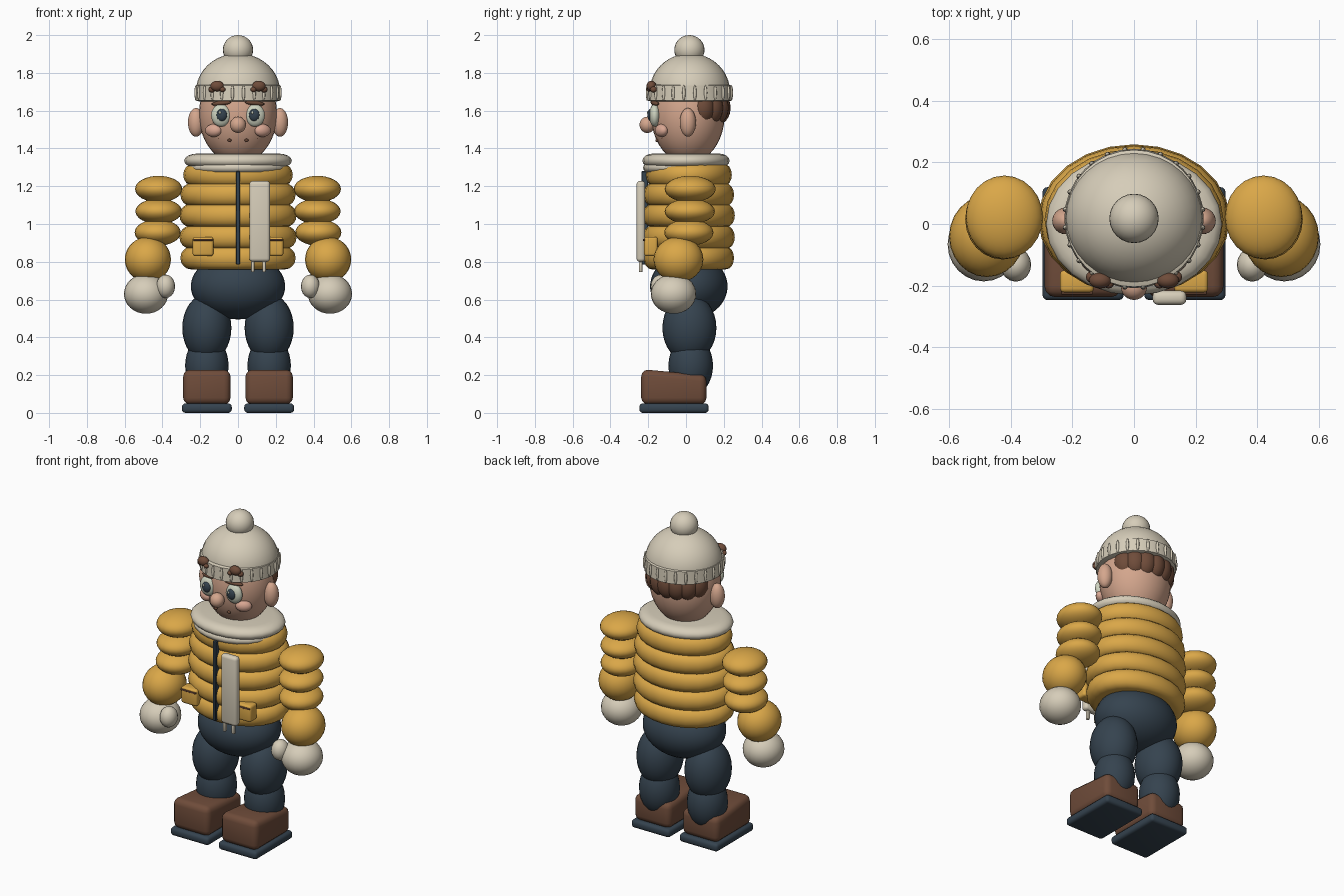
import bpy, math
from math import sin, cos, pi, sqrt

if "Cube" in bpy.data.objects:
    bpy.data.objects.remove(bpy.data.objects["Cube"])


def material(name, code):
    """Flat material from an sRGB hex code, stored as linear values."""
    def lin(i):
        c = int(code[i:i + 2], 16) / 255
        return c / 12.92 if c <= 0.04045 else ((c + 0.055) / 1.055) ** 2.4
    col = (lin(0), lin(2), lin(4), 1)
    m = bpy.data.materials.new(name)
    m.use_nodes = True
    m.diffuse_color = col
    m.node_tree.nodes["Principled BSDF"].inputs["Base Color"].default_value = col
    return m


YELLOW = material("mustard", "DAA748")
CREAM = material("cream wool", "D6CDB9")
NAVY = material("dark slate", "35434F")
BROWN = material("brown", "6F4C3A")
SKIN = material("skin", "D4A68D")
CHEEK = material("cheek pink", "D9A793")
EYE = material("eye white", "CDD2BF")


def finish(name, mat, angle=40):
    ob = bpy.context.object
    ob.name = ob.data.name = name
    ob.data.materials.append(mat)
    bpy.ops.object.shade_smooth_by_angle(angle=math.radians(angle))
    return ob


def ball(name, loc, size, mat, seg=24, rot=(0, 0, 0)):
    bpy.ops.mesh.primitive_uv_sphere_add(segments=seg, ring_count=max(6, seg * 2 // 3),
                                         location=loc, rotation=rot)
    bpy.context.object.scale = size
    return finish(name, mat, 60)


def box(name, lo, hi, mat, bevel, segments=3):
    bpy.ops.mesh.primitive_cube_add(size=1, location=[(a + b) / 2 for a, b in zip(lo, hi)])
    ob = bpy.context.object
    ob.scale = [b - a for a, b in zip(lo, hi)]
    bpy.ops.object.transform_apply(location=False, rotation=False, scale=True)
    mod = ob.modifiers.new("round", "BEVEL")
    mod.width, mod.segments = bevel, segments
    bpy.ops.object.modifier_apply(modifier=mod.name)
    return finish(name, mat)


def lathe(name, profile, ratio, y0, mat, seg=24):
    """Elliptical body of revolution: ratio is depth over width."""
    verts = [(r * cos(2 * pi * k / seg), y0 + r * ratio * sin(2 * pi * k / seg), z)
             for r, z in profile for k in range(seg)]
    faces = [(i * seg + k, i * seg + (k + 1) % seg, (i + 1) * seg + (k + 1) % seg, (i + 1) * seg + k)
             for i in range(len(profile) - 1) for k in range(seg)]
    faces += [tuple(reversed(range(seg))), tuple(range(len(verts) - seg, len(verts)))]
    me = bpy.data.meshes.new(name)
    me.from_pydata(verts, [], faces)
    ob = bpy.data.objects.new(name, me)
    bpy.context.collection.objects.link(ob)
    bpy.ops.object.select_all(action="DESELECT")
    ob.select_set(True)
    bpy.context.view_layer.objects.active = ob
    return finish(name, mat)


def puff(z, r, half, depth):
    """Rounded roll profile, depth is how far the edge pulls in."""
    steps = 8
    return [(r - depth * (1 - sqrt(max(0, 1 - t * t))), z + half * t)
            for t in (-cos(pi * i / steps) for i in range(steps + 1))]


# Quilted jacket body, collar rolls
rolls = [(0.82, 0.305), (0.93, 0.31), (1.045, 0.31), (1.155, 0.305), (1.26, 0.29)]
for i, (z, r) in enumerate(rolls):
    lathe(f"jacket_roll_{i + 1}", puff(z, r, 0.06, 0.055), 0.785, 0.015, YELLOW)
lathe("collar_lower", puff(1.298, 0.262, 0.03, 0.05), 0.85, -0.005, CREAM)
lathe("collar_upper", puff(1.335, 0.285, 0.038, 0.07), 0.81, 0.0, CREAM)

# Zip and scarf tail with fringe
box("zip", (-0.011, -0.236, 0.785), (0.011, -0.2, 1.28), NAVY, 0.004, 1)
box("scarf_tail", (0.06, -0.262, 0.80), (0.17, -0.216, 1.228), CREAM, 0.018)
for i, x in enumerate((0.078, 0.138)):
    box(f"scarf_fringe_{i + 1}", (x - 0.009, -0.25, 0.745), (x + 0.009, -0.23, 0.81), CREAM, 0.006, 2)

# Head, nose and hips
ball("head", (0, 0.01, 1.58), (0.207, 0.195, 0.26), SKIN, 32)
ball("nose", (0, -0.205, 1.525), (0.042, 0.041, 0.043), SKIN)
ball("hips", (0, 0.015, 0.67), (0.25, 0.205, 0.175), NAVY, 32)

# Knitted hat: dome, ribbed band, bobble
dome = [(0.223 * cos(a), 1.70 + 0.203 * sin(a)) for a in (pi / 2 * i / 10.3 for i in range(11))]
lathe("hat_dome", dome, 0.955, 0.02, CREAM, 32)
lathe("hat_band", [(0.2, 1.648), (0.226, 1.654), (0.222, 1.733), (0.2, 1.742)], 1.0, 0.018, CREAM, 32)
for i in range(24):
    a = 2 * pi * (i + 0.5) / 24
    ball(f"hat_rib_{i + 1}", (0.224 * cos(a), 0.018 + 0.224 * sin(a), 1.694),
         (0.009, 0.009, 0.042), CREAM, 8)
ball("hat_bobble", (0, 0.018, 1.922), (0.08, 0.08, 0.078), CREAM)

# Hair at the back of the head
for i in range(7):
    a = math.radians(24 + 22 * i)
    ball(f"back_hair_{i + 1}", (0.148 * cos(a), 0.03 + 0.14 * sin(a), 1.615),
         (0.066, 0.066, 0.088), BROWN, 20)

# Mirrored parts
for side, s in (("left", 1), ("right", -1)):
    def part(name, x, y, z, size, mat, seg=24, tilt=(0, 0, 0)):
        ball(f"{side}_{name}", (s * x, y, z), size, mat, seg, (tilt[0], s * tilt[1], s * tilt[2]))

    def block(name, lo, hi, mat, bevel):
        xs = sorted((s * lo[0], s * hi[0]))
        return box(f"{side}_{name}", (xs[0], *lo[1:]), (xs[1], *hi[1:]), mat, bevel)

    # Face
    part("ear", 0.222, 0.01, 1.538, (0.043, 0.043, 0.076), SKIN)
    part("eye", 0.09, -0.165, 1.575, (0.052, 0.03, 0.06), EYE)
    part("pupil", 0.086, -0.186, 1.577, (0.029, 0.018, 0.033), NAVY, 16)
    ball(f"{side}_eye_glint", (s * 0.086 - 0.01, -0.202, 1.59), (0.007, 0.005, 0.008), EYE, 8)
    part("eyebrow", 0.088, -0.165, 1.64, (0.055, 0.016, 0.013), BROWN, 16, (0, 0.1, 0.3))
    part("cheek", 0.13, -0.13, 1.495, (0.047, 0.03, 0.034), CHEEK, 20, (0, 0, 0.5))
    part("freckle_inner", 0.045, -0.154, 1.443, (0.011, 0.008, 0.009), BROWN, 8)
    part("freckle_outer", 0.1, -0.123, 1.455, (0.009, 0.008, 0.008), BROWN, 8)

    # Stray locks over the hat band
    part("lock", 0.11, -0.183, 1.73, (0.036, 0.026, 0.028), BROWN, 16)
    part("lock_outer", 0.138, -0.172, 1.712, (0.018, 0.018, 0.016), BROWN, 12)
    part("lock_inner", 0.082, -0.193, 1.712, (0.016, 0.016, 0.014), BROWN, 12)

    # Arm, mitten and thumb
    part("shoulder_puff", 0.42, 0.022, 1.185, (0.125, 0.135, 0.07), YELLOW)
    part("upper_arm_puff", 0.42, 0.02, 1.067, (0.123, 0.133, 0.067), YELLOW)
    part("elbow_puff", 0.425, 0.015, 0.955, (0.122, 0.13, 0.07), YELLOW)
    part("forearm", 0.477, -0.04, 0.812, (0.122, 0.132, 0.12), YELLOW)
    part("mitten", 0.487, -0.066, 0.63, (0.117, 0.12, 0.105), CREAM)
    part("thumb", 0.383, -0.132, 0.67, (0.05, 0.055, 0.062), CREAM, 16)

    # Leg and boot
    part("thigh", 0.165, 0.018, 0.45, (0.13, 0.143, 0.18), NAVY)
    part("shin", 0.165, 0.025, 0.25, (0.115, 0.118, 0.16), NAVY)
    block("sole", (0.033, -0.247, 0.005), (0.297, 0.12, 0.055), NAVY, 0.018)
    boot = block("boot", (0.04, -0.237, 0.045), (0.29, 0.108, 0.228), BROWN, 0.035)
    for v in boot.data.vertices:  # lower the heel end
        if v.co.z > 0 and v.co.y > 0:
            v.co.z -= 0.025

    # Pocket with dark opening
    block("pocket", (0.13, -0.222, 0.83), (0.24, -0.15, 0.932), YELLOW, 0.014)
    block("pocket_slit", (0.134, -0.228, 0.911), (0.236, -0.2, 0.92), BROWN, 0.002)

# Stand the soles exactly on the ground
for ob in bpy.data.objects:
    if ob.name.endswith("_sole"):
        ob.location.z -= 0.005
